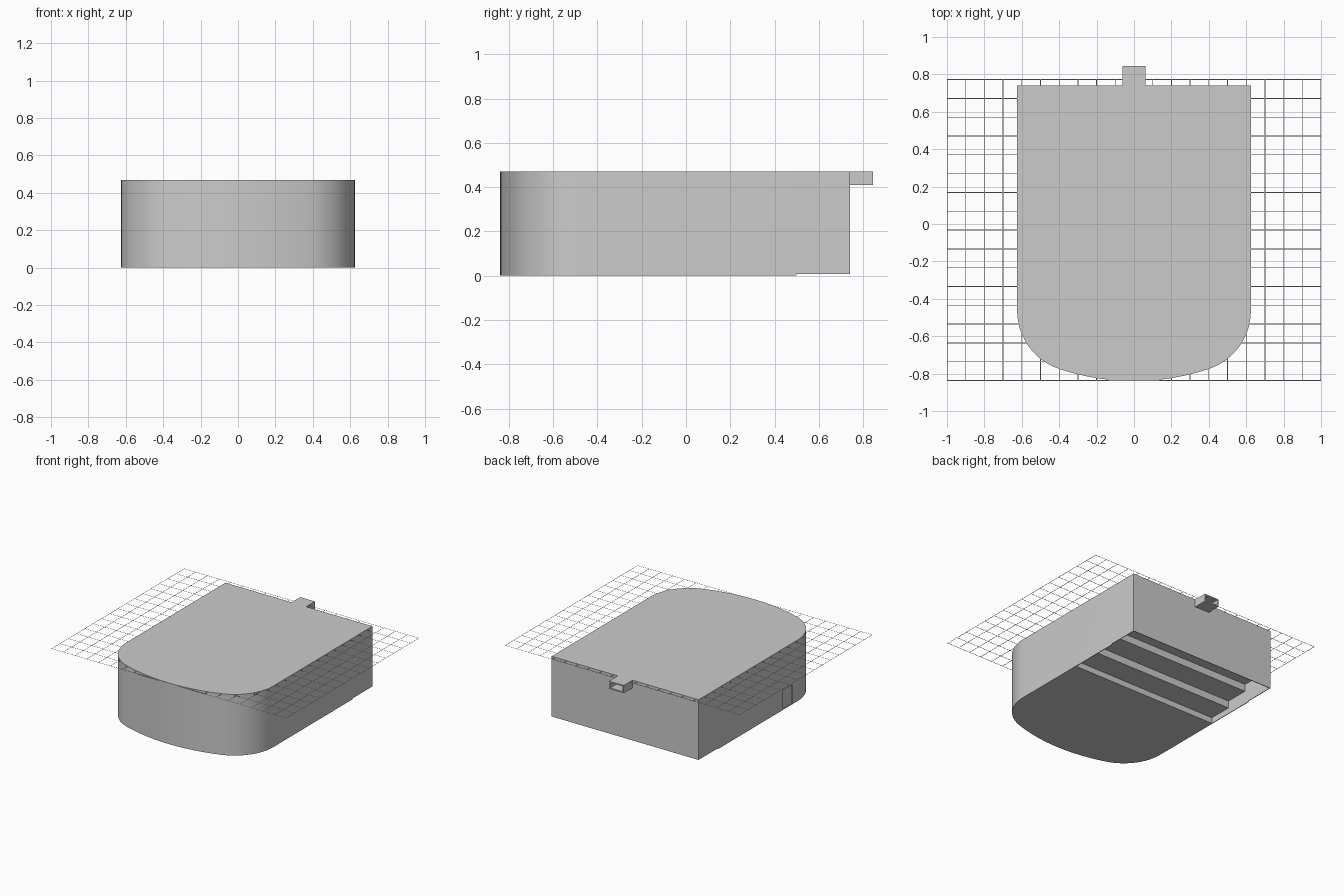
import bpy, bmesh
from math import sin, cos, radians
from mathutils import Vector

if "Cube" in bpy.data.objects:
    bpy.data.objects.remove(bpy.data.objects["Cube"])

TOP = 0.47


def prism(name, points, offset):
    """Solid made by sweeping a closed outline along an offset."""
    bm = bmesh.new()
    face = bm.faces.new([bm.verts.new(p) for p in points])
    out = bmesh.ops.extrude_face_region(bm, geom=[face])
    moved = [g for g in out["geom"] if isinstance(g, bmesh.types.BMVert)]
    bmesh.ops.translate(bm, verts=moved, vec=Vector(offset))
    bmesh.ops.recalc_face_normals(bm, faces=bm.faces[:])
    me = bpy.data.meshes.new(name)
    bm.to_mesh(me)
    bm.free()
    ob = bpy.data.objects.new(name, me)
    bpy.context.collection.objects.link(ob)
    return ob


def box(name, lo, hi):
    (x0, y0, z0), (x1, y1, z1) = lo, hi
    pts = [(x0, y0, z0), (x1, y0, z0), (x1, y1, z0), (x0, y1, z0)]
    return prism(name, pts, (0, 0, z1 - z0))


def cut(target, cutter):
    cutter.hide_render = True
    mod = target.modifiers.new("cut", 'BOOLEAN')
    mod.operation = 'DIFFERENCE'
    mod.solver = 'EXACT'
    mod.object = cutter
    bpy.context.view_layer.objects.active = target
    bpy.ops.object.modifier_apply(modifier=mod.name)
    bpy.data.objects.remove(cutter)


# Hall: straight sides and back, tight corner arcs blending into a shallow bow front
half = [(0.625, 0.74)]
for i in range(13):
    a = radians(-71.5 * i / 12)
    half.append((0.296 + 0.329 * cos(a), -0.463 + 0.329 * sin(a)))
for i in range(1, 7):
    a = radians(18.5 * (1 - i / 6))
    half.append((1.263 * sin(a), 0.423 - 1.263 * cos(a)))
outline = half + [(-x, y) for x, y in reversed(half[:-1])]
hall = prism("hall", [(x, y, 0) for x, y in outline], (0, 0, TOP))

# Stepped underside of the seating, rising towards the back wall
steps = [(0.735, -0.05), (0.11, -0.05)]
y, z = 0.11, 0.045
for i in range(4):
    y_next = 0.735 if i == 3 else y + 0.18
    steps += [(y, z), (y_next, z)]
    y, z = y_next, z + 0.055
cut(hall, prism("step_cutter", [(-0.62, a, b) for a, b in steps], (1.24, 0, 0)))

# Slightly raised lower edge at the back, and the shallow side door
cut(hall, box("edge_cutter", (-0.7, 0.5, -0.1), (0.7, 0.8, 0.007)))
cut(hall, box("door_cutter", (-0.7, -0.40, 0.006), (-0.617, -0.285, 0.15)))

# Hollow projection booth on the back wall
booth = box("rear_booth", (-0.062, 0.738, 0.41), (0.062, 0.845, TOP))
cut(booth, box("booth_cutter", (-0.052, 0.76, 0.42), (0.052, 0.9, TOP - 0.01)))

# Flat grid of thin strips just under the roof
bm = bmesh.new()


def strip(x0, x1, y0, y1):
    zz = TOP - 0.004
    bm.faces.new([bm.verts.new(p) for p in
                  ((x0, y0, zz), (x1, y0, zz), (x1, y1, zz), (x0, y1, zz))])


W, Y0, Y1 = 0.002, -0.837, 0.772
for i in range(21):
    x = max(-1 + W, min(1 - W, -1 + i * 0.1))
    strip(x - W, x + W, Y0, Y1)
for j in range(17):
    y = Y0 + (Y1 - Y0) * j / 16
    strip(-1, 1, y - W, y + W)
me = bpy.data.meshes.new("ceiling_grid")
bm.to_mesh(me)
bm.free()
bpy.context.collection.objects.link(bpy.data.objects.new("ceiling_grid", me))

# Smooth the curved front, keep the edges sharp
bpy.ops.object.select_all(action='DESELECT')
hall.select_set(True)
bpy.context.view_layer.objects.active = hall
bpy.ops.object.shade_smooth_by_angle(angle=radians(30))
